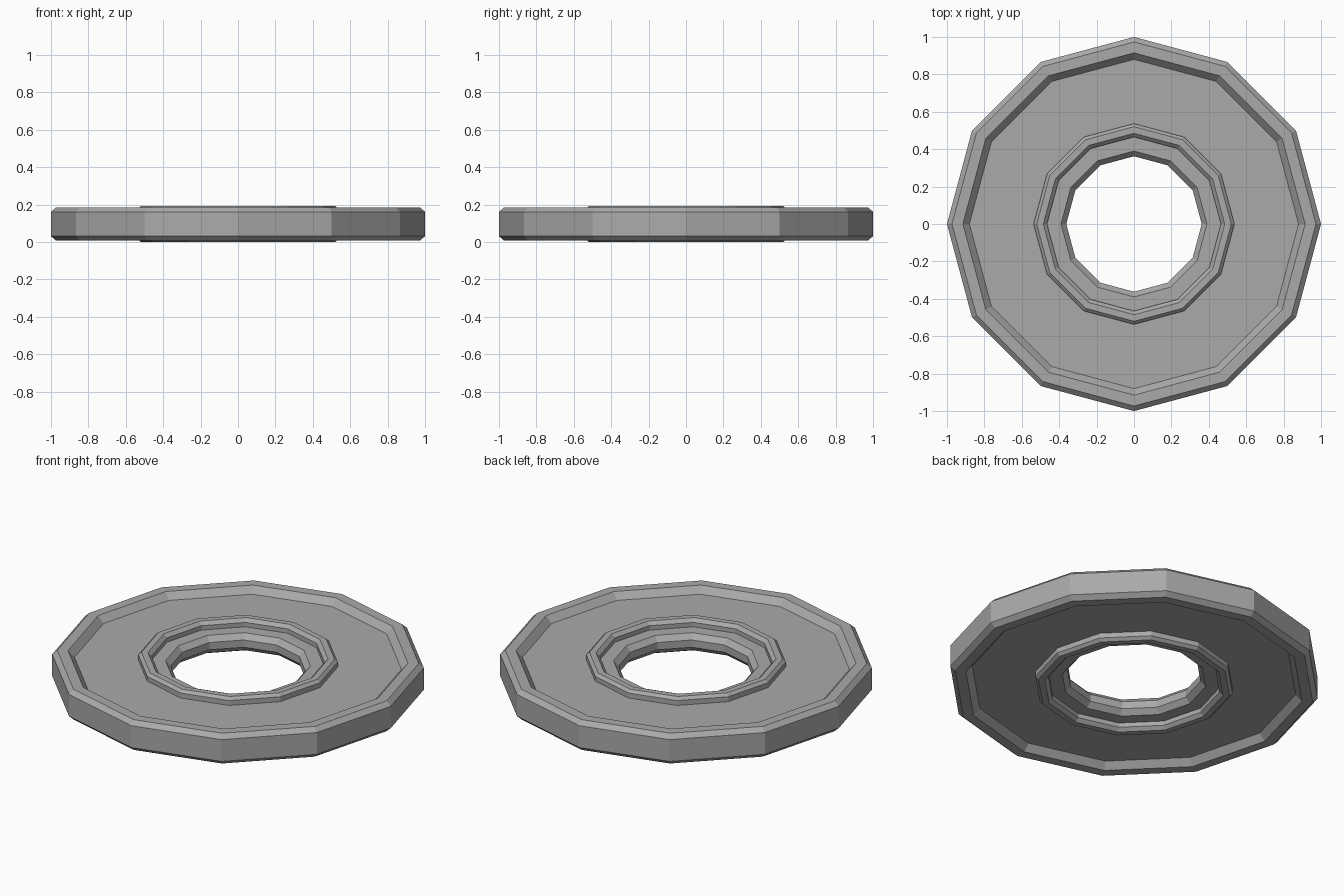
import bpy
import bmesh
from math import cos, sin, tau

SIDES = 12
HEIGHT = 0.193

cube = bpy.data.objects.get("Cube")
if cube:
    bpy.data.objects.remove(cube, do_unlink=True)

grey = bpy.data.materials.new("plain grey")
grey.use_nodes = True
colour = (0.4, 0.4, 0.4, 1.0)
grey.diffuse_color = colour
grey.node_tree.nodes["Principled BSDF"].inputs["Base Color"].default_value = colour

# Upper half of the cross-section (radius, z), from hole wall to outer wall
upper = [
    (0.362, 0.118), (0.39, 0.148),                  # hole chamfer
    (0.465, 0.148), (0.465, 0.174),                 # inner step, collar wall
    (0.485, 0.193), (0.52, 0.193),                  # raised collar
    (0.537, 0.177), (0.537, 0.148),
    (0.88, 0.148), (0.915, 0.186),                  # recessed web, rim slope
    (0.973, 0.186), (1.0, 0.161),                   # outer rim
]
profile = upper + [(r, HEIGHT - z) for r, z in reversed(upper)]


def lathe(name, section, sides, material):
    """Spin a closed cross-section about z into a flat-faced ring."""
    bm = bmesh.new()
    rings = []
    for i in range(sides):
        a = tau * i / sides
        rings.append([bm.verts.new((r * cos(a), r * sin(a), z)) for r, z in section])
    n = len(section)
    for i in range(sides):
        this, following = rings[i], rings[(i + 1) % sides]
        for j in range(n):
            k = (j + 1) % n
            bm.faces.new((this[j], this[k], following[k], following[j]))
    bmesh.ops.recalc_face_normals(bm, faces=bm.faces)
    mesh = bpy.data.meshes.new(name)
    bm.to_mesh(mesh)
    bm.free()
    mesh.materials.append(material)
    obj = bpy.data.objects.new(name, mesh)
    bpy.context.collection.objects.link(obj)
    return obj


lathe("ring_plate", profile, SIDES, grey)
